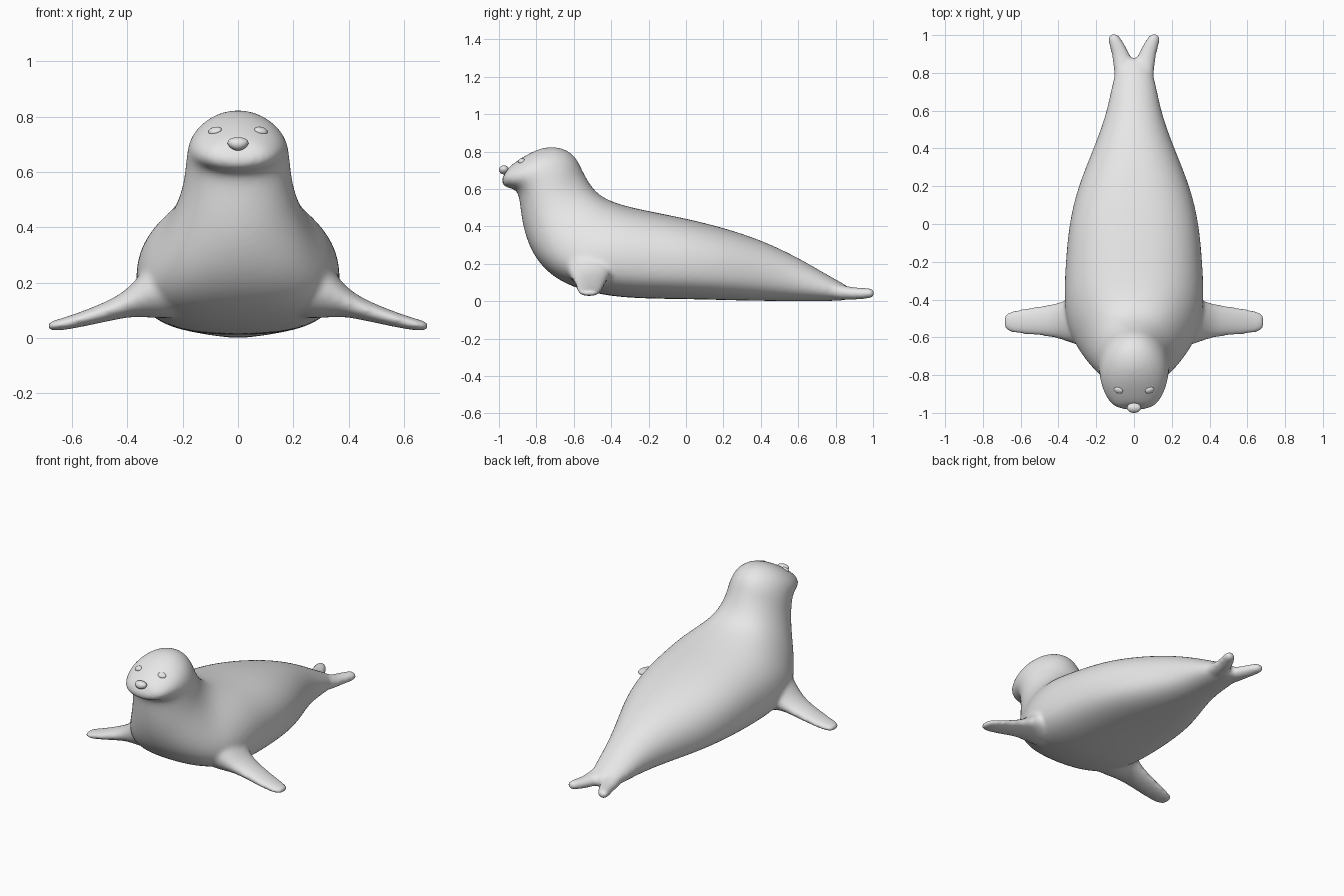
import bpy, bmesh, math
from mathutils import Vector, Matrix

if "Cube" in bpy.data.objects:
    bpy.data.objects.remove(bpy.data.objects["Cube"], do_unlink=True)

grey = bpy.data.materials.new("soft grey")
grey.use_nodes = True
grey.diffuse_color = (0.8, 0.8, 0.8, 1)
grey.node_tree.nodes["Principled BSDF"].inputs["Base Color"].default_value = (0.8, 0.8, 0.8, 1)

SIDES = 24


def make_object(name, bm):
    bmesh.ops.recalc_face_normals(bm, faces=bm.faces)
    for face in bm.faces:
        face.smooth = True
    mesh = bpy.data.meshes.new(name)
    bm.to_mesh(mesh)
    bm.free()
    mesh.materials.append(grey)
    obj = bpy.data.objects.new(name, mesh)
    bpy.context.scene.collection.objects.link(obj)
    return obj


def loft(bm, rings):
    """Skin rings given as (centre, side axis, up axis, sag, power), closing both ends."""
    loops = []
    for centre, side, up, sag, power in rings:
        loop = []
        for i in range(SIDES):
            a = math.tau * i / SIDES
            c, s = (math.copysign(abs(f) ** power, f) for f in (math.cos(a), math.sin(a)))
            loop.append(bm.verts.new(centre + side * c + up * (s - sag * (1 - s * s))))
        loops.append(loop)
    for low, high in zip(loops, loops[1:]):
        for i in range(SIDES):
            j = (i + 1) % SIDES
            bm.faces.new((low[i], low[j], high[j], high[i]))
    for loop, ring in ((loops[0], rings[0]), (loops[-1], rings[-1])):
        pole = bm.verts.new(ring[0])
        for i in range(SIDES):
            bm.faces.new((loop[i], loop[(i + 1) % SIDES], pole))


# Trunk, neck and head: top y, top z, bottom y, bottom z, half width, sag, power
trunk = [
    (.875, .078, .875, .005, .065, 0, 1),
    (.8, .115, .8, 0, .108, .1, 1),
    (.6, .235, .6, 0, .14, .1, .95),
    (.4, .33, .4, 0, .215, .12, .9),
    (.2, .395, .2, .005, .3, .15, .85),
    (0, .445, 0, .01, .348, .15, .82),
    (-.2, .483, -.22, .012, .365, .17, .82),
    (-.36, .52, -.42, .025, .375, .22, .85),
    (-.45, .56, -.6, .07, .358, .35, .95),
    (-.5, .61, -.72, .135, .3, .38, 1),
    (-.53, .66, -.81, .23, .245, .3, 1),
    (-.555, .705, -.865, .36, .205, .15, 1),
    (-.575, .75, -.885, .48, .192, .1, 1),
    (-.61, .795, -.893, .565, .186, .15, 1),
    (-.67, .825, -.913, .598, .181, .2, 1),
    (-.75, .828, -.945, .603, .167, .22, 1),
    (-.83, .797, -.972, .613, .143, .22, 1),
    (-.9, .753, -.985, .63, .114, .2, 1),
    (-.95, .716, -.985, .653, .078, .1, 1),
]

# Front flipper, flared at the shoulder: x, y, z, half chord, half thickness
flipper = [
    (.2, -.5, .22, .16, .15),
    (.27, -.505, .2, .145, .13),
    (.33, -.51, .167, .122, .093),
    (.38, -.512, .137, .102, .06),
    (.43, -.512, .112, .089, .043),
    (.5, -.513, .088, .079, .034),
    (.58, -.516, .064, .07, .027),
    (.64, -.518, .049, .062, .022),
    (.675, -.518, .044, .048, .018),
    (.689, -.518, .043, .026, .012),
]

# Tail fin: x, y, z, half width, half thickness
tail = [
    (.045, .74, .065, .055, .05),
    (.054, .83, .046, .056, .04),
    (.066, .89, .041, .05, .034),
    (.087, .94, .041, .044, .031),
    (.102, .98, .042, .037, .029),
    (.108, 1, .042, .026, .022),
    (.11, 1.008, .042, .014, .012),
]

bm = bmesh.new()
loft(bm, [(Vector((0, ty + by, tz + bz)) / 2, Vector((w, 0, 0)),
           Vector((0, ty - by, tz - bz)) / 2, sag, power)
          for ty, tz, by, bz, w, sag, power in trunk])
for m in (-1, 1):
    loft(bm, [(Vector((m * x, y, z)), Vector((0, c, 0)), Vector((0, 0, t)), 0, 1)
              for x, y, z, c, t in flipper])
    loft(bm, [(Vector((m * x, y, z)), Vector((w, 0, 0)), Vector((0, 0, t)), 0, 1)
              for x, y, z, w, t in tail])
body = make_object("body", bm)

# Fuse the limbs into one soft skin
sub = body.modifiers.new("round", "SUBSURF")
sub.levels = sub.render_levels = 2
fuse = body.modifiers.new("fuse", "REMESH")
fuse.mode = "VOXEL"
fuse.voxel_size = 0.011
fuse.use_smooth_shade = True
soften = body.modifiers.new("soften", "SMOOTH")
soften.factor = 0.5
soften.iterations = 12
bpy.context.view_layer.update()


def bead(name, size, taper=0):
    """Small ellipsoid, optionally narrower towards its lower side."""
    bm = bmesh.new()
    bmesh.ops.create_uvsphere(bm, u_segments=24, v_segments=14, radius=1)
    for v in bm.verts:
        v.co.x *= 1 + taper * v.co.z
        v.co = Vector(a * b for a, b in zip(v.co, size))
    return make_object(name, bm)


# Eyes lie flat on the face, outer corners dropped
for m, name in ((1, "left_eye"), (-1, "right_eye")):
    eye = bead(name, (.025, .011, .018))
    hit, spot, normal, _ = body.ray_cast(Vector((m * .083, -2, .75)), Vector((0, 1, 0)))
    if not hit:
        spot, normal = Vector((m * .083, -.855, .75)), Vector((m * .4, -.7, .6))
    turn = normal.normalized().to_track_quat("-Y", "Z").to_matrix().to_4x4()
    eye.matrix_world = Matrix.Translation(spot) @ turn @ Matrix.Rotation(m * .3, 4, "Y")

# Nose
nose = bead("nose", (.037, .027, .024), .2)
nose.location = (0, -.973, .702)
